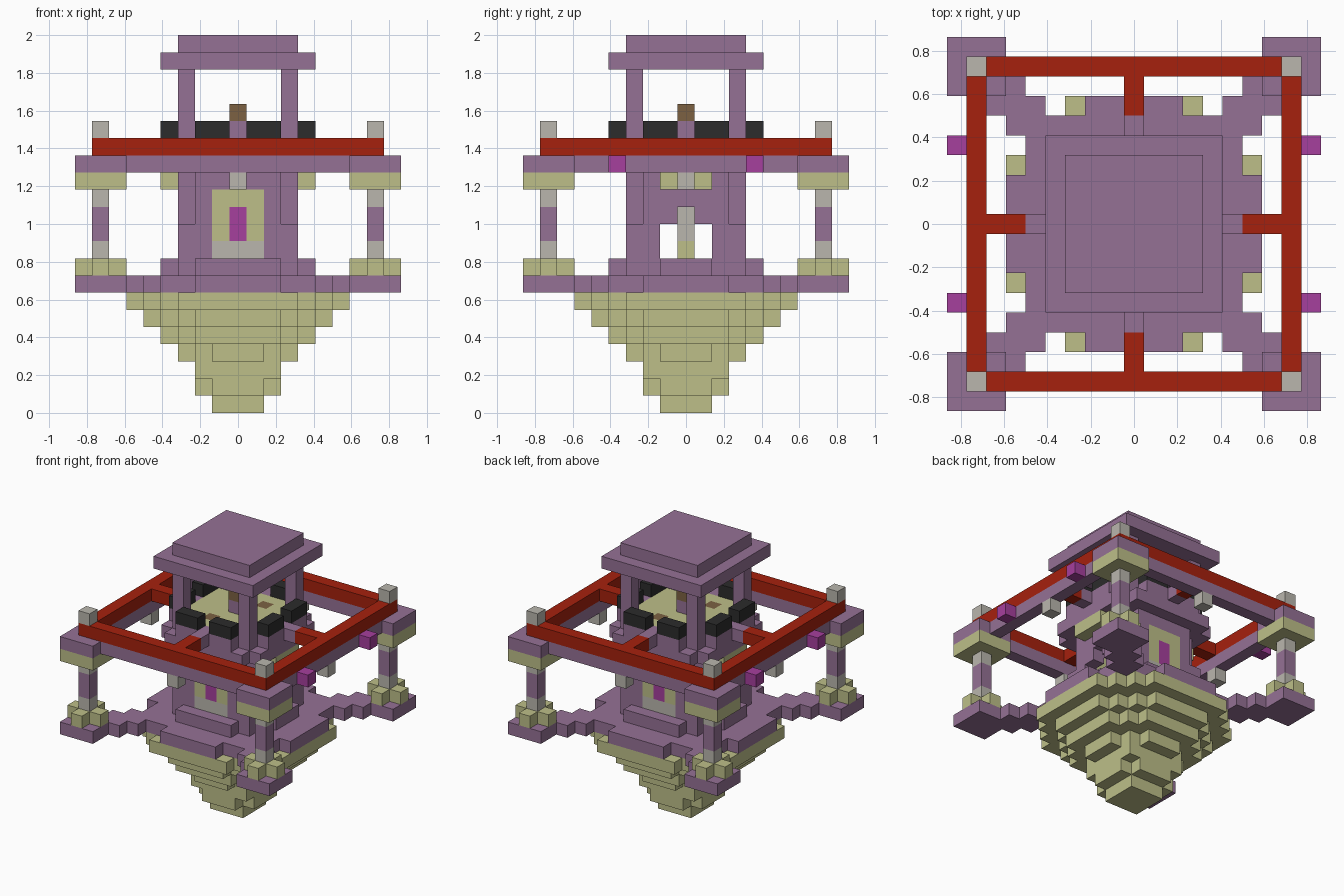
import bpy
import bmesh
from math import radians
from mathutils import Vector

U = 1 / 11  # edge length of one block

cube = bpy.data.objects.get("Cube")
if cube:
    bpy.data.objects.remove(cube, do_unlink=True)


def material(name, rgb):
    m = bpy.data.materials.new(name)
    m.use_nodes = True
    colour = (*rgb, 1)
    m.diffuse_color = colour
    m.node_tree.nodes["Principled BSDF"].inputs["Base Color"].default_value = colour
    return m


PURPLE = material("purple stone", (0.30, 0.165, 0.30))
CREAM = material("pale yellow stone", (0.51, 0.52, 0.25))
GREY = material("light grey", (0.49, 0.47, 0.42))
RED = material("red", (0.38, 0.015, 0.004))
BLACK = material("black", (0.025, 0.025, 0.025))
MAGENTA = material("magenta", (0.38, 0.05, 0.34))
BROWN = material("brown", (0.20, 0.12, 0.055))

SIDES = [Vector(d) for d in ((1, 0, 0), (-1, 0, 0), (0, 1, 0), (0, -1, 0), (0, 0, 1), (0, 0, -1))]


def blocks(name, mat, cells):
    """Outer skin of a set of unit blocks, with flat areas merged."""
    cells = set(cells)
    bm = bmesh.new()
    for c in cells:
        centre = Vector((c[0], c[1], c[2] + 0.5))
        for n in SIDES:
            if tuple(int(a + b) for a, b in zip(c, n)) in cells:
                continue
            s = Vector((n.y, n.z, n.x)) * 0.5
            t = n.cross(s)
            mid = centre + n * 0.5
            bm.faces.new([bm.verts.new((mid + p) * U) for p in (s + t, t - s, -s - t, s - t)])
    bmesh.ops.remove_doubles(bm, verts=bm.verts[:], dist=0.001)
    bmesh.ops.dissolve_limit(bm, angle_limit=radians(1), verts=bm.verts[:], edges=bm.edges[:])
    bmesh.ops.recalc_face_normals(bm, faces=bm.faces[:])
    mesh = bpy.data.meshes.new(name)
    bm.to_mesh(mesh)
    bm.free()
    mesh.materials.append(mat)
    ob = bpy.data.objects.new(name, mesh)
    bpy.context.scene.collection.objects.link(ob)
    return ob


def disc(r, corner, *layers):
    """Square layer of half-width r with its corners stepped back."""
    span = range(-r, r + 1)
    return {(x, y, z) for x in span for y in span for z in layers if abs(x) + abs(y) <= corner}


def box(x0, x1, y0, y1, z0, z1):
    return {(x, y, z) for x in range(x0, x1 + 1) for y in range(y0, y1 + 1) for z in range(z0, z1 + 1)}


def mirror(cells):
    """Repeat blocks across both axes."""
    return {(a * x, b * y, z) for x, y, z in cells for a in (1, -1) for b in (1, -1)}


def around(cells):
    """Repeat blocks on all four sides."""
    return mirror(cells | {(y, x, z) for x, y, z in cells})


# Stepped hanging base
blocks("stepped_base", CREAM,
       disc(1, 2, 0) | disc(2, 3, 1) | disc(2, 4, 2) | disc(3, 4, 3)
       | disc(4, 6, 4) | disc(5, 7, 5) | disc(6, 9, 6))

# Lower terrace with diagonal arms and corner pads
arms = around({(5, 5, 7), (5, 6, 7), (6, 6, 7), (6, 7, 7)}) | mirror(box(7, 9, 7, 9, 7, 7))
blocks("terrace", PURPLE, disc(6, 8, 7) | disc(5, 9, 7) | arms)
blocks("house_plinth", PURPLE,
       box(-3, 3, -3, 3, 8, 8) | mirror(box(0, 2, 4, 4, 8, 8) | box(4, 4, 0, 1, 8, 8)))

# House: hollow walls with side archways and front and back doorways
walls = box(-3, 3, -3, 3, 9, 10) | disc(3, 5, 11, 12, 13)
walls -= box(-2, 2, -2, 2, 9, 13)
walls -= box(-3, 3, -1, 1, 9, 10) | box(-3, 3, 0, 0, 11, 11)
panel = mirror(box(-1, 1, 3, 3, 10, 12))
sill = mirror(box(-1, 1, 3, 3, 9, 9))
slit = mirror(box(0, 0, 3, 3, 10, 11))
blocks("house_walls", PURPLE, walls - panel - sill)
blocks("door_panels", CREAM, panel - slit)
blocks("door_sills", GREY, sill)
blocks("door_slits", MAGENTA, slit)
blocks("arch_canopies", CREAM, mirror(box(4, 4, 0, 1, 13, 13)))
blocks("inner_stand", CREAM, box(0, 0, 0, 0, 9, 9))
blocks("inner_post", GREY, box(0, 0, 0, 0, 10, 11))

# Upper deck and its floor
floor = box(-3, 3, -3, 3, 15, 15) - around({(3, 3, 15)})
spots = {(1, 2, 15), (-1, -2, 15)}
blocks("upper_deck", PURPLE,
       disc(4, 7, 14) | (disc(4, 6, 15) - floor) | around({(0, 5, 15)}))
blocks("upper_floor", CREAM, floor - spots)
blocks("floor_spots", BROWN, spots)
blocks("centre_post", PURPLE, box(0, 0, 0, 0, 16, 16))
blocks("centre_cap", BROWN, box(0, 0, 0, 0, 17, 17))
blocks("dark_railings", BLACK, around(box(1, 2, 4, 4, 16, 16)))

# Roof on four columns
blocks("roof_columns", PURPLE, mirror(box(3, 3, 3, 3, 15, 19)))
blocks("roof", PURPLE, box(-4, 4, -4, 4, 20, 20) | box(-3, 3, -3, 3, 21, 21))

# Corner towers
blocks("tower_feet", CREAM, mirror({(8, 8, 8), (7, 8, 8), (9, 8, 8), (8, 7, 8), (8, 9, 8)}))
blocks("tower_shaft_ends", GREY, mirror({(8, 8, 9), (8, 8, 12)}))
blocks("tower_shafts", PURPLE, mirror(box(8, 8, 8, 8, 10, 11)))
blocks("tower_capitals", CREAM, mirror(box(7, 9, 7, 9, 13, 13)))

# Ring gallery between the towers
blocks("ring_beam", PURPLE, around(box(0, 8, 8, 8, 14, 14)) | mirror(box(7, 9, 7, 9, 14, 14)))
blocks("red_ring_and_spokes", RED, around(box(0, 8, 8, 8, 15, 15) | box(0, 0, 6, 7, 15, 15)))
blocks("corner_lamps", GREY, mirror({(8, 8, 16)}))
blocks("hanging_lamps", GREY, around({(0, 8, 13)}))
blocks("side_studs", MAGENTA, mirror({(9, 4, 14)}))
